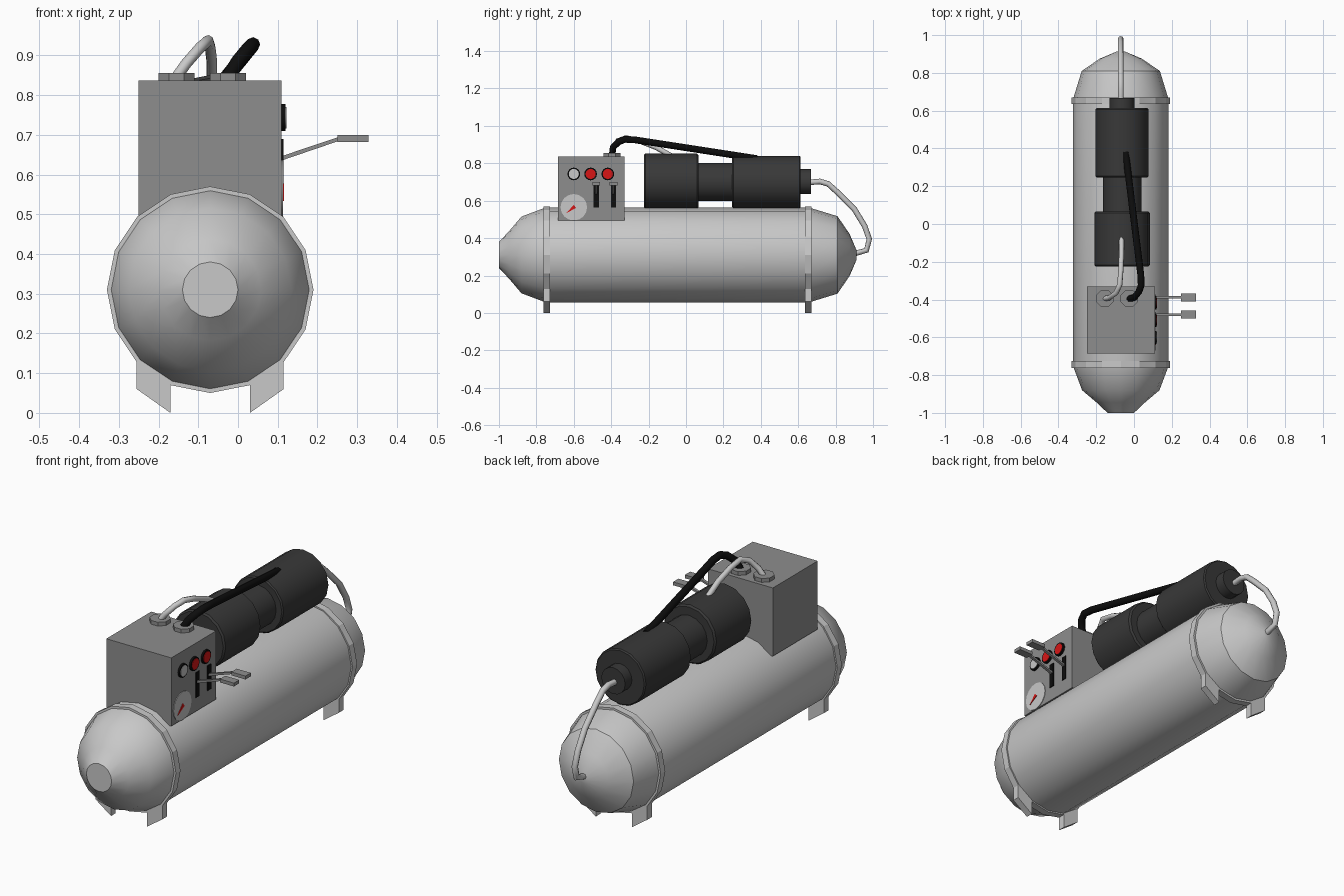
import bpy, bmesh
from math import cos, sin, tau, radians, atan2, hypot
from mathutils import Vector

cube = bpy.data.objects.get("Cube")
if cube:
    bpy.data.objects.remove(cube)


def material(name, r, g, b):
    m = bpy.data.materials.new(name)
    m.use_nodes = True
    m.diffuse_color = (r, g, b, 1)
    m.node_tree.nodes["Principled BSDF"].inputs["Base Color"].default_value = (r, g, b, 1)
    return m


LIGHT = material("light grey paint", .58, .58, .58)
GREY = material("mid grey paint", .27, .27, .27)
DARK = material("dark grey motor", .04, .04, .04)
BLACK = material("black rubber", .004, .004, .004)
RED = material("red lamp", .68, .008, .008)


def select(ob):
    bpy.ops.object.select_all(action='DESELECT')
    ob.select_set(True)
    bpy.context.view_layer.objects.active = ob


def finish(name, bm, mat, smooth=True):
    bmesh.ops.recalc_face_normals(bm, faces=bm.faces)
    me = bpy.data.meshes.new(name)
    bm.to_mesh(me)
    bm.free()
    me.materials.append(mat)
    ob = bpy.data.objects.new(name, me)
    bpy.context.collection.objects.link(ob)
    if smooth:
        select(ob)
        bpy.ops.object.shade_smooth_by_angle(angle=radians(33))
    return ob


def lathe(name, centre, axis, profile, mat, sides=16, turn=0, smooth=True):
    """Revolve (position, radius) pairs about a line parallel to the axis."""
    bm = bmesh.new()
    rings = []
    for p, r in profile:
        ring = []
        for i in range(sides):
            a = tau * (i + turn) / sides
            u, v = r * cos(a), r * sin(a)
            co = {'x': (p, u, v), 'y': (u, p, v), 'z': (u, v, p)}[axis]
            ring.append(bm.verts.new(Vector(co) + Vector(centre)))
        rings.append(ring)
    for a, b in zip(rings, rings[1:]):
        for i in range(sides):
            j = (i + 1) % sides
            bm.faces.new((a[i], a[j], b[j], b[i]))
    bm.faces.new(rings[0])
    bm.faces.new(rings[-1])
    return finish(name, bm, mat, smooth)


def prism(name, axis, lo, hi, outline, mat):
    """Extrude a flat outline along x or y."""
    bm = bmesh.new()
    place = (lambda u, v: (lo, u, v)) if axis == 'x' else (lambda u, v: (u, lo, v))
    face = bm.faces.new([bm.verts.new(place(u, v)) for u, v in outline])
    out = bmesh.ops.extrude_face_region(bm, geom=[face])
    step = (hi - lo, 0, 0) if axis == 'x' else (0, hi - lo, 0)
    verts = [g for g in out["geom"] if isinstance(g, bmesh.types.BMVert)]
    bmesh.ops.translate(bm, verts=verts, vec=step)
    return finish(name, bm, mat, False)


def block(name, x, y, z, mat):
    return prism(name, 'x', x[0], x[1],
                 [(y[0], z[0]), (y[1], z[0]), (y[1], z[1]), (y[0], z[1])], mat)


def hose(name, points, radius, mat):
    cu = bpy.data.curves.new(name, 'CURVE')
    cu.dimensions = '3D'
    cu.bevel_depth = radius
    cu.bevel_resolution = 2
    cu.use_fill_caps = True
    sp = cu.splines.new('POLY')
    sp.points.add(len(points) - 1)
    for p, co in zip(sp.points, points):
        p.co = (*co, 1)
    cu.materials.append(mat)
    ob = bpy.data.objects.new(name, cu)
    bpy.context.collection.objects.link(ob)
    select(ob)
    bpy.ops.object.convert(target='MESH')
    bpy.ops.object.shade_smooth_by_angle(angle=radians(50))


# Air tank with a blunt front dome and a pointed rear dome
CX, CZ = -.07, .31
lathe("tank", (CX, 0, CZ), 'y',
      [(-1, .07), (-.945, .128), (-.88, .205), (-.76, .25), (-.74, .253),
       (.65, .253), (.67, .25), (.81, .207), (.875, .112), (.912, .025)], LIGHT)

# Bands around the tank, each with a pair of feet
for end, y0 in (("front", -.762), ("rear", .635)):
    y1 = y0 + .036
    lathe(end + "_band", (CX, 0, CZ), 'y', [(y0, .26), (y1, .26)], LIGHT, smooth=False)
    for side, s in (("left", 1), ("right", -1)):
        outline = [(CX + s * u, v) for u, v in
                   ((.1, 0), (.185, .06), (.185, .13), (.1, .075))]
        prism(f"{end}_{side}_foot", 'y', y0, y1, outline, LIGHT)

# Motor: two drums, a narrow neck and an outlet
lathe("motor_front_drum", (-.063, 0, .705), 'y',
      [(-.225, .139), (-.217, .147), (.058, .147), (.067, .139)], DARK)
lathe("motor_neck", (-.063, 0, .7), 'y', [(.06, .102), (.255, .102)], DARK)
lathe("motor_rear_drum", (-.064, 0, .7), 'y',
      [(.247, .134), (.253, .14), (.607, .14), (.613, .134)], DARK)
lathe("motor_outlet", (-.064, 0, .703), 'y', [(.6, .066), (.667, .066)], DARK)

# Control box with hose fittings
block("control_box", (-.25, .11), (-.685, -.33), (.495, .837), GREY)
for side, x in (("right", -.155), ("left", -.025)):
    lathe(side + "_fitting", (x, -.395, 0), 'z', [(.83, .049), (.856, .049)],
          GREY, sides=8, turn=.5)

# Hoses
hose("pale_hose", [(-.155, -.395, .845), (-.13, -.39, .88), (-.095, -.365, .92),
                   (-.075, -.32, .937), (-.07, -.25, .92), (-.066, -.16, .885),
                   (-.066, -.07, .835)], .014, LIGHT)
hose("black_hose", [(-.025, -.395, .845), (.0, -.39, .885), (.025, -.36, .915),
                    (.038, -.325, .928), (.036, -.27, .925), (-.045, .38, .825)],
     .018, BLACK)
hose("rear_hose", [(CX, .65, .697), (CX, .715, .703), (CX, .76, .69), (CX, .81, .645),
                   (CX, .9, .555), (CX, .955, .465), (CX, .98, .395),
                   (CX, .965, .335), (CX, .9, .317)], .015, LIGHT)

# Indicator lamps with black rims
for name, y, mat in (("white", -.6, LIGHT), ("middle_red", -.51, RED), ("end_red", -.418, RED)):
    lathe(name + "_lamp_rim", (0, y, .743), 'x', [(.105, .034), (.12, .034)], BLACK)
    lathe(name + "_lamp", (0, y, .743), 'x', [(.11, .027), (.122, .027)], mat)

# Pressure gauge and needle
lathe("gauge_face", (0, -.6, .565), 'x', [(.105, .071), (.113, .071)], LIGHT)
prism("gauge_needle", 'x', .113, .116,
      [(-.64, .533), (-.588, .562), (-.6, .578)], RED)

# Levers in black slots
for name, y in (("front", -.48), ("rear", -.388)):
    block(name + "_lever_slot", (.105, .114), (y - .014, y + .014), (.565, .69), BLACK)
    prism(name + "_lever_arm", 'y', y - .007, y + .007,
          [(.1, .632), (.255, .685), (.255, .695), (.1, .643)], GREY)
    block(name + "_lever_grip", (.25, .328), (y - .021, y + .021), (.682, .699), GREY)
